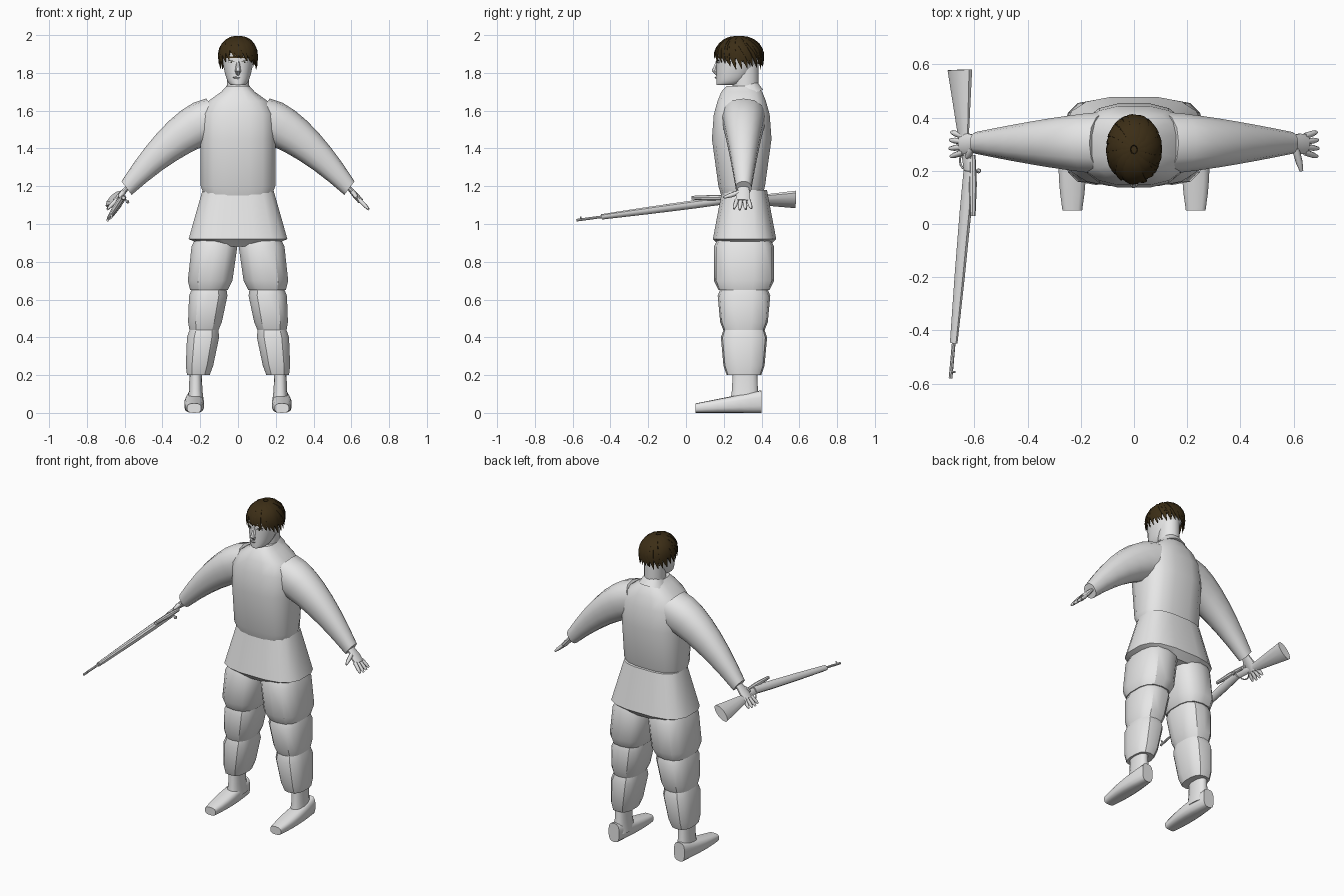
import bpy, bmesh, random
from math import sin, cos, pi, radians, copysign
from mathutils import Vector as V

random.seed(4)
cube = bpy.data.objects.get("Cube")
if cube:
    bpy.data.objects.remove(cube)


def material(name, *rgb):
    mat = bpy.data.materials.new(name)
    mat.use_nodes = True
    mat.diffuse_color = (*rgb, 1)
    shader = mat.node_tree.nodes["Principled BSDF"]
    shader.inputs["Base Color"].default_value = (*rgb, 1)
    return mat


GREY = material("plain grey", 0.8, 0.8, 0.8)
BROWN = material("dark brown hair", 0.045, 0.027, 0.008)
WHITE = material("eye white", 0.9, 0.9, 0.9)
DARK = material("dark iris", 0.03, 0.03, 0.02)
X, Y, Z = V((1, 0, 0)), V((0, 1, 0)), V((0, 0, 1))


def steps(count):
    """Even fractions from zero to one."""
    return [k / count for k in range(count + 1)]


def ring(centre, u, v, sides, power):
    """Closed superellipse around a centre."""
    points = []
    for i in range(sides):
        turn = 2 * pi * (i + 0.5) / sides
        a, b = (copysign(abs(f) ** (2 / power), f) for f in (cos(turn), sin(turn)))
        points.append(centre + u * a + v * b)
    return points


def skin(name, shells, mat=GREY, angle=40, side=1):
    """Bridge every list of rings into a capped tube, all in one object."""
    bm = bmesh.new()
    mirror = V((side, 1, 1))
    for rings in shells:
        loops = [[bm.verts.new(point * mirror) for point in r] for r in rings]
        for low, high in zip(loops, loops[1:]):
            for i in range(len(low)):
                bm.faces.new((low[i - 1], low[i], high[i], high[i - 1]))
        bm.faces.new(loops[0])
        bm.faces.new(loops[-1])
    bmesh.ops.recalc_face_normals(bm, faces=bm.faces)
    mesh = bpy.data.meshes.new(name)
    bm.to_mesh(mesh)
    bm.free()
    mesh.materials.append(mat)
    mesh.shade_smooth()
    mesh.set_sharp_from_angle(angle=radians(angle))
    bpy.context.collection.objects.link(bpy.data.objects.new(name, mesh))


def loft(name, rows, u=X, v=Y, sides=16, power=2.4, **look):
    """Each row is a centre, a half size along u and a half size along v."""
    skin(name, [[ring(V(c), u * a, v * b, sides, power) for c, a, b in rows]], **look)


def column(name, rows, x=0, y=0.3, **shape):
    """Upright part: each row is a height, half width and half depth."""
    loft(name, [((x, y, z), width, depth) for z, width, depth in rows], **shape)


def tube(path, radii, sides=6, flat=1, out=lambda point: V((1, 2, 3))):
    """Rings along a path, flattened in the outward direction."""
    rings = []
    for i, point in enumerate(path):
        along = path[min(i + 1, len(path) - 1)] - path[max(i - 1, 0)]
        u = along.cross(out(point)).normalized()
        v = u.cross(along).normalized()
        rings.append(ring(point, u * radii[i], v * radii[i] * flat, sides, 2))
    return rings


# Jacket: flared skirt, chest with sloping shoulders, raised collar
column("jacket_skirt", [(0.88, 0.17, 0.13), (0.92, 0.265, 0.17), (1.18, 0.19, 0.12)],
       y=0.31, power=3)
column("jacket_body", [
    (1.15, 0.18, 0.11), (1.2, 0.2, 0.125), (1.45, 0.2, 0.16), (1.58, 0.2, 0.15),
    (1.65, 0.16, 0.13), (1.7, 0.09, 0.11), (1.73, 0.06, 0.08)], y=0.295, power=2.8)
column("collar", [(1.68, 0.09, 0.1), (1.73, 0.06, 0.07)], y=0.31, v=V((0, 1, 0.3)))

# Neck, and a head that widens upwards behind a straight face
column("neck", [(1.68, 0.06, 0.07), (1.85, 0.06, 0.07)], y=0.315, power=2)
head = []
for f in steps(8):
    width = 0.03 + 0.06 * f ** 0.8
    depth = width * 1.35
    head.append(((0, 0.16 + depth, 1.735 + 0.17 * f * f), width, depth))
loft("head", head, power=2.2)
bridge, tip, base = V((0, 0.17, 1.87)), V((0, 0.15, 1.81)), V((0, 0.17, 1.79))
skin("nose", [tube([bridge, tip, base], [0.007, 0.016, 0.01])])
mouth = V((0, 0.163, 1.775))
skin("lips", [tube([mouth + (X + Y * abs(f) / 3) * f * 0.025 for f in (-1, 0, 1)],
                   [0.003, 0.008, 0.003])])

# Hair: a cap overlaid with tapering locks that swirl from the crown
CROWN = V((0, 0.28, 1.88))


def scalp(turn, fall):
    """Point on an ellipsoid that runs straight down below its equator."""
    reach = sin(min(fall, pi / 2))
    height = cos(fall) if fall < pi / 2 else pi / 2 - fall
    return V((0.1 * reach * sin(turn), -0.127 * reach * cos(turn), 0.108 * height))


column("hair_cap", [(CROWN.z + 0.1 * cos(f), 0.097 * sin(f), 0.122 * sin(f))
                    for f in (pi / 2 - 1.4 * g for g in steps(6))],
       y=CROWN.y, power=2, mat=BROWN)
locks = []
for layer, count in enumerate((26, 20, 13)):
    for i in range(count):
        turn = 2 * pi * (i + layer / 2) / count
        front = max(0, cos(turn))
        end = (2.05 - front ** 2 / 2 - 0.2 * layer * (1 - front)
               + random.uniform(-0.1, 0.1) + 0.12 * front * sin(turn))
        path = [CROWN + scalp(turn + (f - 1) / 2, 0.12 + (end - 0.12) * f)
                * (1 + 0.018 * layer) for f in steps(6)]
        radii = [0.022 * sin(pi * (0.19 + 0.78 * f)) for f in steps(6)]
        locks.append(tube(path, radii, flat=0.4, out=lambda point: point - CROWN))
skin("hair_locks", locks, mat=BROWN)

# Rifle, rolled so that its top leans towards the body
UP, SIDE = V((0.7, 0, 0.7)), V((0.7, 0, -0.7))
MUZZLE, BREECH = V((-0.69, -0.58, 1.02)), V((-0.62, 0.2, 1.125))
GRIP, HEEL = V((-0.64, 0.3, 1.125)), V((-0.655, 0.58, 1.13))


def sideways(point):
    return SIDE


skin("rifle_stock", [
    tube([MUZZLE.lerp(BREECH, f) for f in (0.17, 0.5, 0.8, 1)],
         [0.017, 0.023, 0.026, 0.025], 10, 0.75, sideways),
    tube([BREECH, GRIP, GRIP.lerp(HEEL, 0.2), HEEL],
         [0.025, 0.019, 0.03, 0.06], 10, 0.45, sideways)])
bolt = BREECH + UP * 0.02
sight = MUZZLE.lerp(BREECH, 0.03)
knob = bolt + SIDE * 0.03
guard = [BREECH + Y * (0.04 + 0.034 * cos(pi * f)) - UP * (0.02 + 0.03 * sin(pi * f))
         for f in steps(6)]
skin("rifle_metalwork", [
    tube([MUZZLE, MUZZLE.lerp(BREECH, 0.2)], [0.007, 0.007], 8),
    tube([sight, sight + UP * 0.02], [0.006, 0.004]),
    tube([bolt - Y * 0.17, bolt - Y * 0.05, bolt + Y * 0.06], [0.01, 0.015, 0.01], 8),
    tube([bolt, knob], [0.005, 0.005]),
    tube([knob + SIDE * f for f in (-0.01, 0, 0.01)], [0.005, 0.011, 0.005]),
    tube(guard, [0.004] * len(guard))])

ACROSS = V((0.6, 0, 0.8))
WRIST, KNUCKLE = V((0.58, 0.305, 1.2)), V((0.65, 0.3, 1.12))
SLANT = V((1, 0.4, 0))
for side, label in ((1, "left_"), (-1, "right_")):
    # Eye, iris and dark lid as thin plates on the face
    for part, lift, width, height, front, mat in (
            ("eye", 0, 0.015, 0.006, 0.165, WHITE),
            ("iris", 0, 0.005, 0.005, 0.163, DARK),
            ("eyelid", 0.007, 0.018, 0.002, 0.163, DARK)):
        loft(label + part, [((0.036, y, 1.857 + lift), width, height)
                            for y in (front, front + 0.009)],
             SLANT + Z * lift * 25, Z, 8, 2, mat=mat, side=side)

    # Sleeve drooping and narrowing towards the cuff
    sleeve = []
    for f in steps(7):
        size = 0.13 - 0.085 * f ** 1.3
        sleeve.append(((0.09 + 0.5 * f, 0.305, 1.56 - 0.37 * f ** 1.6), size * 0.92, size))
    loft(label + "sleeve", sleeve, Y, ACROSS, 14, 2.3, side=side)

    # Hand; the gripping one folds its thumb
    skin(label + "palm", [tube([WRIST, WRIST.lerp(KNUCKLE, 0.6), KNUCKLE],
                               [0.027, 0.04, 0.038], 10, 0.4, lambda point: ACROSS)],
         side=side)
    fingers = []
    for k in range(4):
        spread = Y * (k - 1.5)
        root = KNUCKLE + spread * 0.022
        reach = (SIDE * 0.065 + spread * 0.01) * (1 - 0.1 * abs(k - 1.3))
        fingers.append(tube([root - reach * 0.2, root + reach * 0.6, root + reach],
                            [0.012, 0.011, 0.006]))
    thumb = V((0.63, 0.2 if side > 0 else 0.25, 1.14))
    palm = WRIST.lerp(KNUCKLE, 0.4) - Y * 0.02
    fingers.append(tube([palm, palm.lerp(thumb, 0.6), thumb], [0.014, 0.013, 0.007]))
    skin(label + "fingers", fingers, angle=60, side=side)

    # Padded trouser leg: three overlapping sections, the upper one flared
    for part, top, low, flare in (("thigh", 0.93, 0.65, 1.12), ("knee", 0.67, 0.43, 1),
                                  ("shin", 0.45, 0.2, 1)):
        rows = []
        for z, scale in ((top, 0.85), (top - 0.05, 1.02), (low + 0.05, flare),
                         (low, flare * 0.87)):
            width = (0.055 + 0.075 * z) * scale
            rows.append(((0.235 - 0.125 * z, 0.307, z), width, width + 0.035 * scale))
        loft(label + part, rows, sides=14, power=2.7, angle=32, side=side)

    # Ankle, and a shoe sloping down to the toe
    column(label + "ankle", [(0.05, 0.045, 0.08), (0.12, 0.036, 0.07), (0.23, 0.033, 0.065)],
           x=0.224, y=0.312, side=side)
    shoe = []
    for f in steps(6):
        height = 0.06 - 0.035 * f
        shoe.append(((0.232, 0.4 - 0.35 * f, height),
                     0.053 * sin(pi * (0.25 + 0.5 * f)), height))
    loft(label + "shoe", shoe, X, Z, 14, 3, side=side)
